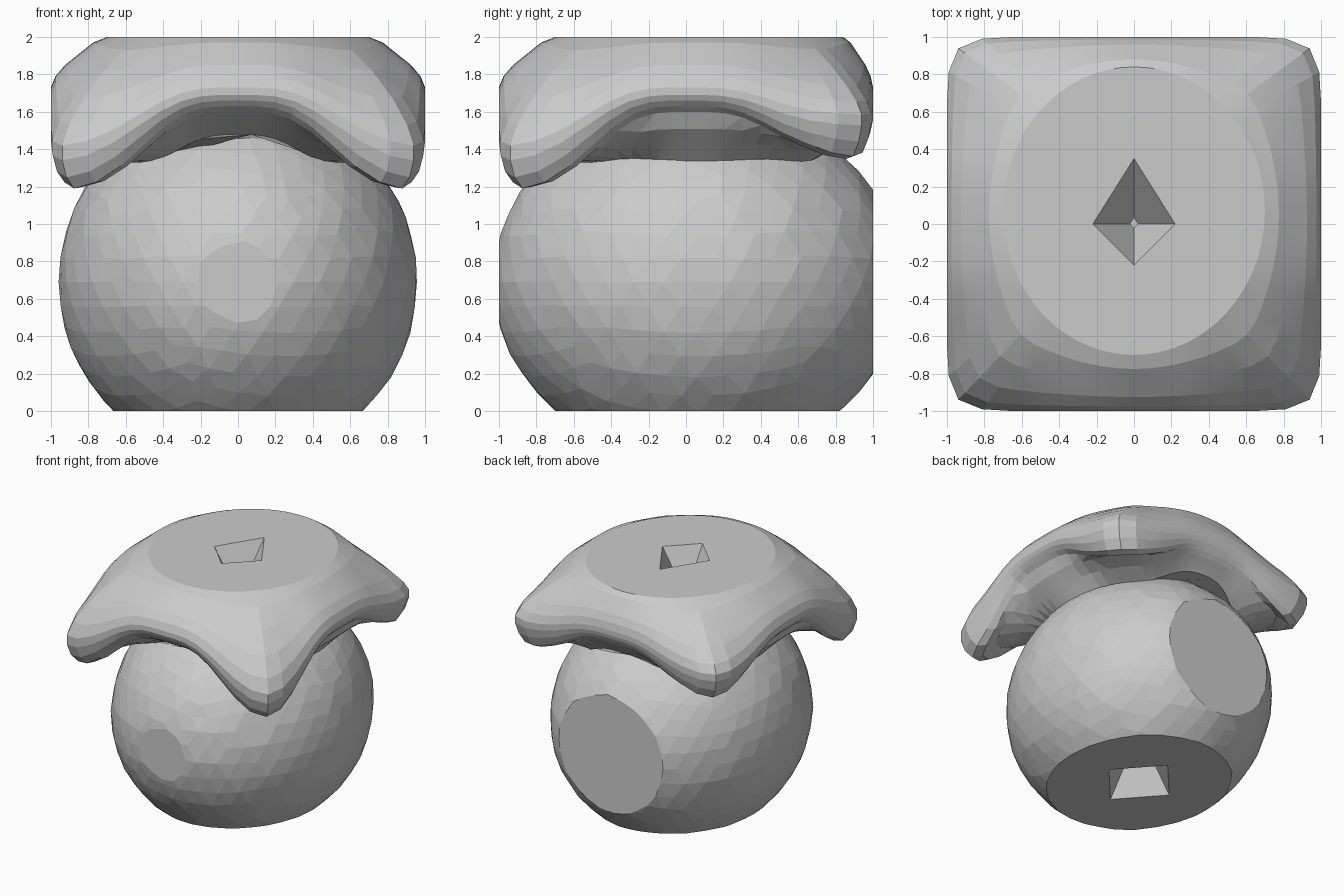
import bpy, bmesh, random
from math import sin, cos, pi, radians
from mathutils import Vector

cube = bpy.data.objects.get("Cube")
if cube:
    bpy.data.objects.remove(cube, do_unlink=True)
random.seed(4)

# One plain grey for the whole model
GREY = (0.6, 0.6, 0.6, 1)
grey = bpy.data.materials.new("plain_grey")
grey.use_nodes = True
grey.diffuse_color = GREY
grey.node_tree.nodes["Principled BSDF"].inputs["Base Color"].default_value = GREY


def finish(name, bm, angle):
    bmesh.ops.recalc_face_normals(bm, faces=bm.faces)
    mesh = bpy.data.meshes.new(name)
    bm.to_mesh(mesh)
    bm.free()
    mesh.materials.append(grey)
    obj = bpy.data.objects.new(name, mesh)
    bpy.context.collection.objects.link(obj)
    bpy.ops.object.select_all(action='DESELECT')
    obj.select_set(True)
    bpy.context.view_layer.objects.active = obj
    bpy.ops.object.shade_smooth_by_angle(angle=radians(angle))
    return obj


# Body: a chipped, faceted ball, sliced flat at the front, back and base
def slice_off(bm, point, normal):
    cut = bmesh.ops.bisect_plane(
        bm, geom=bm.verts[:] + bm.edges[:] + bm.faces[:], dist=1e-5,
        plane_co=point, plane_no=normal, clear_outer=True)
    return [e for e in cut["geom_cut"] if isinstance(e, bmesh.types.BMEdge)]


def build_body():
    bm = bmesh.new()
    bmesh.ops.create_icosphere(bm, subdivisions=4, radius=1)
    for v in bm.verts:
        chip = 1 + random.uniform(-0.004, 0.004)
        v.co = Vector((v.co.x * 0.96 * chip, v.co.y * 1.09 * chip + 0.06,
                       v.co.z * 0.965 * chip + 0.69))
    for side in (-1, 1):
        rim = slice_off(bm, (0, side, 0), (0, side, 0))
        bmesh.ops.edgeloop_fill(bm, edges=rim)
    rim = slice_off(bm, (0, 0, 0), (0, 0, -1))
    # Diamond pit in the base
    pit = [bm.verts.new((0.3 * cos(k * pi / 2), 0.06 + 0.34 * sin(k * pi / 2), 0))
           for k in range(4)]
    tip = bm.verts.new((0, 0.06, 0.45))
    pit_edges = [bm.edges.new((pit[k], pit[(k + 1) % 4])) for k in range(4)]
    bmesh.ops.triangle_fill(bm, edges=rim + pit_edges, use_beauty=True)
    for k in range(4):
        bm.faces.new((pit[k], pit[(k + 1) % 4], tip))
    return finish("round_body", bm, 3)


# Cap: rings swept from a round crown to a square rim with drooping corners
SEGMENTS = 64
# (blend from crown to rim, height at mid side, height at corner)
RINGS = [(0, 2.0, 2.0), (0.25, 1.97, 1.93), (0.5, 1.91, 1.82),
         (0.75, 1.85, 1.67), (0.92, 1.79, 1.53), (1, 1.73, 1.42),
         (1, 1.69, 1.34), (0.95, 1.66, 1.25), (0.86, 1.63, 1.19),
         (0.74, 1.6, 1.2), (0.58, 1.57, 1.3), (0.3, 1.53, 1.33),
         (0, 1.48, 1.33)]


def cap_point(a, blend, mid, corner):
    c, s = cos(a), sin(a)
    square = (abs(c) ** 11 + abs(s) ** 11) ** (-1 / 11)
    crown = Vector((0.7 * c, 0.07 + 0.77 * s))
    xy = crown.lerp(Vector((c, s)) * square, blend)
    droop = abs(sin(2 * a)) ** 4
    z = mid + (corner - mid) * droop
    if s > 0:                       # back corners hang less
        z += 0.2 * droop * blend * min(1, (2 - z) / 0.7)
    if mid < 1.58:                  # underside sits lower along the sides
        z -= 0.15 * c * c * (1 - droop) * (1 - blend)
    return (xy.x, xy.y, z)


def pit_point(a, size, z):
    c, s = cos(a), sin(a)
    reach = 0.35 if s > 0 else 0.22
    r = size / (abs(c) / 0.22 + abs(s) / reach)
    return (r * c, r * s, z)


def build_cap():
    bm = bmesh.new()
    angles = [2 * pi * k / SEGMENTS for k in range(SEGMENTS)]
    loops = [[bm.verts.new(pit_point(a, size, z)) for a in angles]
             for size, z in ((0.1, 1.68), (1, 2.0))]
    loops += [[bm.verts.new(cap_point(a, *ring)) for a in angles] for ring in RINGS]
    for lower, upper in zip(loops, loops[1:]):
        for k in range(SEGMENTS):
            n = (k + 1) % SEGMENTS
            bm.faces.new((lower[k], lower[n], upper[n], upper[k]))
    bm.faces.new(loops[0])
    bm.faces.new(loops[-1])
    bmesh.ops.triangulate(bm, faces=[f for f in bm.faces if len(f.verts) == 4])
    return finish("drooping_cap", bm, 8)


build_body()
build_cap()
